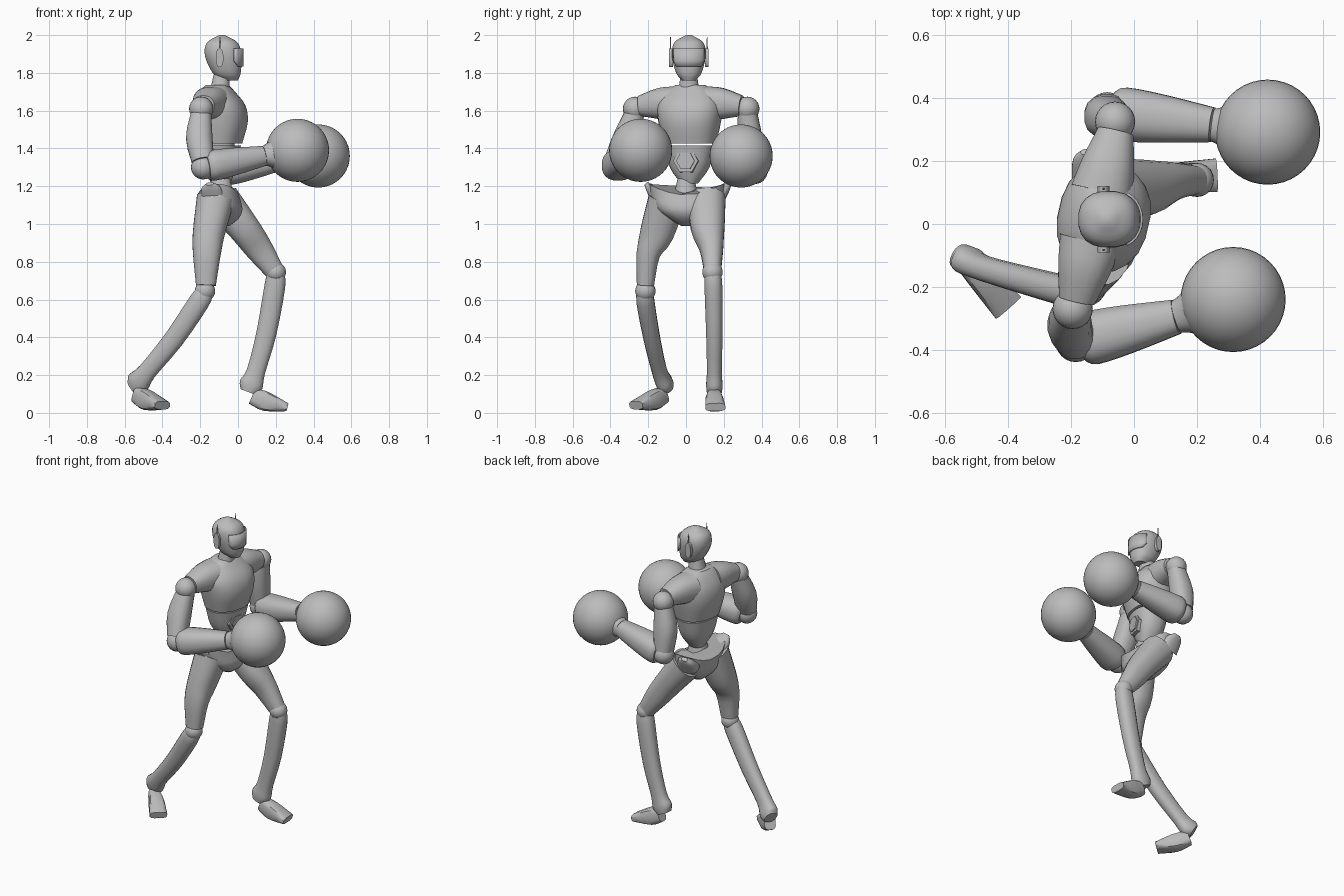
import bpy, bmesh, math
from mathutils import Vector, Matrix

cube = bpy.data.objects.get("Cube")
if cube:
    bpy.data.objects.remove(cube, do_unlink=True)

shade = (.5, .5, .5, 1)
grey = bpy.data.materials.new("plain grey")
grey.use_nodes = True
grey.diffuse_color = shade
grey.node_tree.nodes["Principled BSDF"].inputs["Base Color"].default_value = shade

UP = Vector((0, 0, 1))
FORWARD = Vector((1, 0, 0))
LEFT = Vector((0, 1, 0))
SIDES = (("left", 1), ("right", -1))
TORSO = Matrix.Translation((-.12, .025, 0)) @ Matrix.Rotation(math.radians(-13), 4, 'Z')


def finish(name, bm, matrix=Matrix()):
    """Turn a bmesh into a smooth object that keeps its sharp edges."""
    bmesh.ops.recalc_face_normals(bm, faces=bm.faces)
    bm.transform(matrix)
    mesh = bpy.data.meshes.new(name)
    bm.to_mesh(mesh)
    bm.free()
    mesh.materials.append(grey)
    obj = bpy.data.objects.new(name, mesh)
    bpy.context.collection.objects.link(obj)
    bpy.ops.object.select_all(action='DESELECT')
    obj.select_set(True)
    bpy.context.view_layer.objects.active = obj
    bpy.ops.object.shade_smooth_by_angle(angle=math.radians(40))
    return obj


def smooth_path(rows, steps):
    """Run a smooth curve through rows of numbers."""
    rows = [Vector(r) for r in rows]
    result = []
    for i in range(len(rows) - 1):
        b, c = rows[i], rows[i + 1]
        start = (c - rows[i - 1]) / 2 if i else c - b
        end = (rows[i + 2] - b) / 2 if i + 2 < len(rows) else c - b
        for k in range(steps):
            t = k / steps
            flat = t * t * (3 - 2 * t)
            result.append(b + (c - b) * flat + start * t * (1 - t) ** 2 - end * t * t * (1 - t))
    return result + [rows[-1]]


def loft(name, path, sizes, side=LEFT, axis=None, power=.85, sides=20, steps=3,
         matrix=Matrix(), shape=None):
    """Join rounded sections along a path; sizes hold half depth and half width."""
    bm = bmesh.new()
    points = smooth_path(path, steps)
    sizes = smooth_path(sizes, steps)
    loops = []
    for i, (point, size) in enumerate(zip(points, sizes)):
        along = axis or points[min(i + 1, len(points) - 1)] - points[max(i - 1, 0)]
        across = (side - along * side.dot(along) / along.length_squared).normalized()
        deep = across.cross(along).normalized()
        loop = []
        for k in range(sides):
            angle = math.tau * (k + .5) / sides
            c, s = (math.copysign(abs(f) ** power, f) for f in (math.cos(angle), math.sin(angle)))
            loop.append(bm.verts.new(point + deep * c * size.x + across * s * size.y))
        loops.append(loop)
    for a, b in zip(loops, loops[1:]):
        for k in range(sides):
            j = (k + 1) % sides
            bm.faces.new((a[k], a[j], b[j], b[k]))
    bm.faces.new(loops[0])
    bm.faces.new(loops[-1])
    if shape:
        shape(loops[-1])
    return finish(name, bm, matrix)


def stack(name, rows, y=0, **options):
    """Upright loft from rows of height, x, half depth and half width."""
    return loft(name, [(x, y, z) for z, x, d, w in rows], [r[2:] for r in rows], axis=UP, **options)


def ball(name, centre, radius, segments=24):
    bm = bmesh.new()
    bmesh.ops.create_uvsphere(bm, u_segments=segments, v_segments=segments // 2, radius=radius)
    return finish(name, bm, Matrix.Translation(centre))


# Head, neck and wrapped visor plate
HEAD_Y = .015
stack("head", [(1.76, -.04, .04, .035), (1.8, -.06, .075, .068), (1.89, -.078, .098, .09),
               (1.96, -.083, .082, .078), (2, -.085, .015, .015)], y=HEAD_Y, steps=4)
stack("neck", [(1.68, -.1, .055, .06), (1.8, -.085, .042, .042)], y=HEAD_Y)
bm = bmesh.new()
bands = []
for z, reach in ((1.835, .8), (1.865, 1.1), (1.93, 1.1)):
    band = []
    for k in range(-5, 6):
        c, s = math.cos(k * reach / 5), math.sin(k * reach / 5)
        band.append(bm.verts.new((.105 * c ** .8 - .076, .095 * s + HEAD_Y, z)))
    bands.append(band)
for a, b in zip(bands, bands[1:]):
    for k in range(len(a) - 1):
        bm.faces.new((a[k], a[k + 1], b[k + 1], b[k]))
visor = finish("visor", bm)
visor.modifiers.new("thickness", 'SOLIDIFY').thickness = .008

# Ear pods with thin aerials
for label, s in SIDES:
    y = HEAD_Y + s * .085
    loft(label + "_ear", [(-.097, y, 1.88), (-.097, y + s * .02, 1.88)], [(.05, .02)] * 2,
         side=FORWARD, steps=1)
    stack(label + "_aerial", [(1.9, -.097, .006, .004), (1.99, -.095, .002, .002)],
          y=y + s * .012, sides=6, steps=1)

# Chest, abdomen and shoulders, turned a little to the right
stack("chest", [(1.425, .025, .115, .14), (1.54, .025, .145, .165), (1.63, .02, .135, .172),
                (1.7, .01, .09, .13), (1.735, .01, .06, .08)], matrix=TORSO)
stack("abdomen", [(1.215, .03, .05, .045), (1.3, .025, .085, .105), (1.415, .025, .108, .135)],
      matrix=TORSO)
stack("spine", [(1.13, -.09, .07, .07), (1.24, -.09, .05, .045)])
for label, s in SIDES:
    loft(label + "_shoulder", [(0, s * .08, 1.64), (0, s * .17, 1.637), (0, s * .275, 1.625)],
         [(.09, .1), (.083, .085), (.055, .058)], side=FORWARD, matrix=TORSO)

# Six-sided belly plates
for name, x, radius in (("belly_plate", .122, .068), ("belly_plate_inner", .13, .05)):
    loft(name, [(x - .05, 0, 1.33), (x, 0, 1.335)], [(radius, radius)] * 2, axis=FORWARD,
         power=1, sides=6, steps=1, matrix=TORSO)


# Pelvis with raised hip corners
def saddle(rim):
    for v in rim:
        v.co.z += 1.5 * v.co.y ** 2


stack("pelvis", [(.99, -.085, .04, .03), (1.03, -.085, .09, .1), (1.08, -.09, .115, .165),
                 (1.155, -.105, .11, .2)], y=.005, shape=saddle)
for label, s in SIDES:
    y = s * .2 + .01
    loft(label + "_hip_corner", [(-.13, y - s * .05, 1.14), (-.145, y, 1.19), (-.15, y + s * .02, 1.213)],
         [(.05, .07), (.025, .05), (.012, .02)], side=FORWARD)


# Legs share their sections and differ in pose
def leg(label, thigh, knee, shin, foot, foot_side):
    loft(label + "_thigh", thigh, [(.1, .1), (.085, .09), (.074, .063), (.053, .046)])
    ball(label + "_knee", knee, .054)
    loft(label + "_shin", [knee] + shin, [(.045, .042), (.056, .048), (.054, .044), (.05, .04),
                                          (.064, .044), (.045, .04)], sides=16)
    loft(label + "_foot", foot, [(.045, .035), (.052, .047), (.022, .054)],
         side=foot_side, power=.6, sides=12)


leg("left", [(-.09, .11, 1.13), (.03, .115, .98), (.11, .135, .87), (.19, .14, .755)], (.2, .14, .745),
    [(.195, .145, .67), (.15, .15, .42), (.095, .15, .22), (.07, .15, .15), (.055, .15, .11)],
    [(.075, .15, .09), (.15, .15, .06), (.26, .155, .03)], LEFT)
leg("right", [(-.12, -.1, 1.13), (-.155, -.155, .95), (-.165, -.2, .84), (-.17, -.215, .675)],
    (-.175, -.215, .645),
    [(-.205, -.215, .59), (-.34, -.18, .39), (-.48, -.14, .22), (-.53, -.115, .16), (-.555, -.1, .14)],
    [(-.535, -.12, .095), (-.475, -.18, .065), (-.4, -.265, .04)], LEFT + FORWARD)


# Arms: joint, upper arm, elbow, tapered forearm, flared cuff and round glove
def arm(label, joint, elbow, wrist, glove):
    joint, elbow, wrist, glove = map(Vector, (joint, elbow, wrist, glove))
    ball(label + "_shoulder_joint", joint, .064)
    ball(label + "_elbow", elbow, .064)
    back = FORWARD * -.015
    loft(label + "_upper_arm", [joint - UP * .02, joint.lerp(elbow, .5) + back, elbow + UP * .03],
         [(.054, .052), (.071, .066), (.06, .06)], sides=16)
    loft(label + "_forearm", [elbow.lerp(wrist, t) for t in (.06, .16, .5, 1)],
         [(.068, .07), (.082, .086), (.074, .078), (.054, .056)])
    loft(label + "_cuff", [wrist.lerp(glove, t) for t in (0, .15, .35)],
         [(.05, .052), (.062, .062), (.085, .085)])
    ball(label + "_glove", glove, .167, 40)


arm("left", (-.06, .325, 1.61), (-.085, .355, 1.28), (.25, .315, 1.345), (.425, .292, 1.36))
arm("right", (-.195, -.27, 1.61), (-.185, -.375, 1.3), (.135, -.295, 1.36), (.315, -.24, 1.39))
